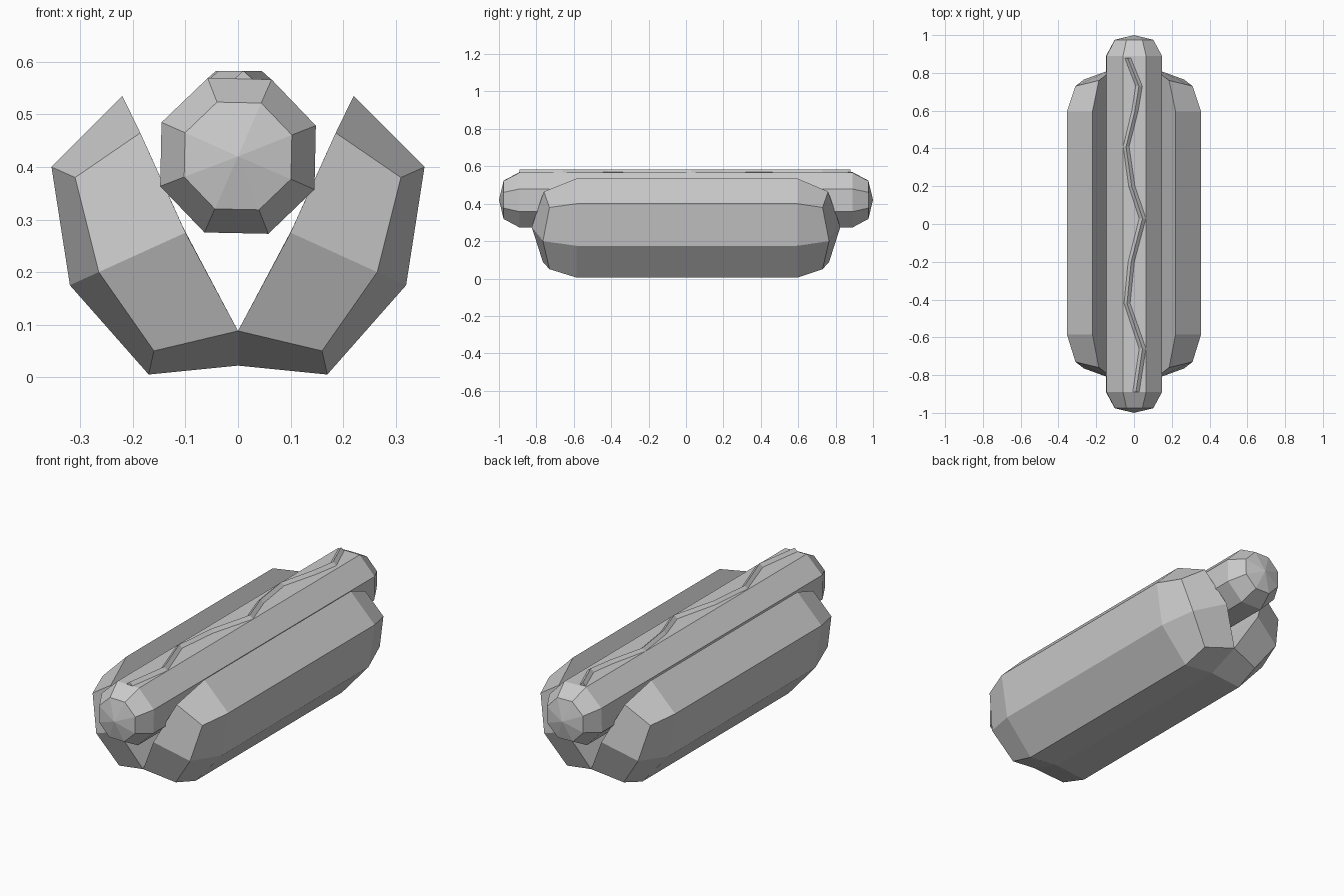
import bpy, bmesh
from math import sin, cos, radians

if "Cube" in bpy.data.objects:
    bpy.data.objects.remove(bpy.data.objects["Cube"])


def loft(name, rings, closed=True, caps=False, tips=None):
    """Skin a list of equal-length point rings into one flat-shaded object."""
    bm = bmesh.new()
    rows = [[bm.verts.new(p) for p in ring] for ring in rings]
    n = len(rows[0])
    for a, b in zip(rows, rows[1:]):
        for i in range(n if closed else n - 1):
            j = (i + 1) % n
            bm.faces.new((a[i], a[j], b[j], b[i]))
    if caps:
        bm.faces.new(rows[0])
        bm.faces.new(rows[-1])
    for tip, row in zip(tips or [], (rows[0], rows[-1])):
        v = bm.verts.new(tip)
        for i in range(n):
            bm.faces.new((v, row[i], row[(i + 1) % n]))
    bmesh.ops.remove_doubles(bm, verts=bm.verts, dist=0.0005)
    bmesh.ops.recalc_face_normals(bm, faces=bm.faces)
    me = bpy.data.meshes.new(name)
    bm.to_mesh(me)
    bm.free()
    ob = bpy.data.objects.new(name, me)
    bpy.context.collection.objects.link(ob)
    return ob


# Sausage: eight sides, tapered ends closed to a point
def octagon(y, r):
    return [(r * cos(radians(45 * k + 21.3)), y, 0.421 + r * sin(radians(45 * k + 21.3)))
            for k in range(8)]


loft("sausage", [octagon(y, r) for y, r in ((-0.975, 0.11), (-0.89, 0.159), (0.89, 0.159), (0.975, 0.11))],
     tips=[(0, -1, 0.42), (0, 1, 0.42)])

# Bun: right half section runs underside -> outer side -> rim -> inner face -> valley
body = [(0, 0.022), (0.17, 0.005), (0.32, 0.175), (0.355, 0.40),
        (0.22, 0.535), (0.103, 0.282), (0, 0.088)]
end = [(0, 0.765, 0.088), (0.16, 0.73, 0.05), (0.265, 0.765, 0.20), (0.31, 0.73, 0.38),
       (0.186, 0.76, 0.465), (0.1, 0.825, 0.275), (0, 0.765, 0.088)]


def bun_half(name, side):
    rings = [[(side * x, -y, z) for x, y, z in end]]
    rings += [[(side * x, y, z) for x, z in body] for y in (-0.585, 0.0, 0.595)]
    rings += [[(side * x, y, z) for x, y, z in end]]
    bun = loft(name, rings, closed=False)
    # End faces join the outer side to the inner face
    bm = bmesh.new()
    bm.from_mesh(bun.data)
    for s in (-1, 1):
        def at(i):
            p = (side * end[i][0], s * end[i][1], end[i][2])
            return min(bm.verts, key=lambda v: sum((a - b) ** 2 for a, b in zip(v.co, p)))
        bm.faces.new([at(i) for i in (0, 1, 2, 5)])
        bm.faces.new([at(i) for i in (5, 2, 3, 4)])
    bmesh.ops.recalc_face_normals(bm, faces=bm.faces)
    bm.to_mesh(bun.data)
    bm.free()


bun_half("bun_right", 1)
bun_half("bun_left", -1)

# Mustard: low ridged strip zigzagging along the top
path = [(0.01, -0.89), (0.045, -0.66), (-0.037, -0.42), (-0.015, -0.2), (0.045, 0.03),
        (-0.012, 0.2), (-0.042, 0.41), (0.005, 0.6), (0.026, 0.73), (-0.034, 0.88)]
loft("mustard", [[(x - 0.019, y, 0.566), (x, y, 0.583), (x + 0.019, y, 0.566)] for x, y in path], caps=True)
